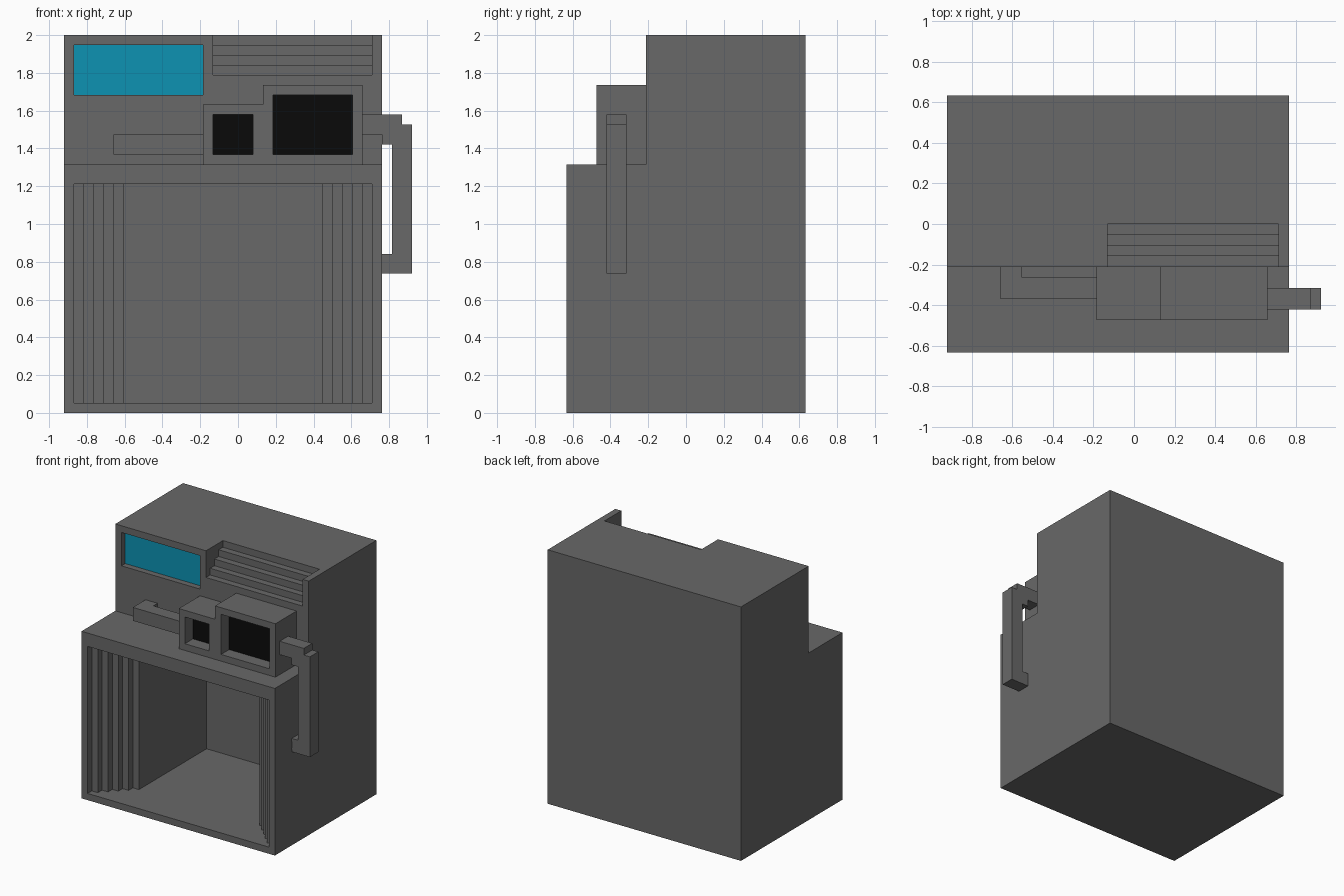
import bpy, bmesh
from mathutils import Vector

if "Cube" in bpy.data.objects:
    bpy.data.objects.remove(bpy.data.objects["Cube"])

U = 2 / 38  # the model sits on a block grid, 35 x 24 x 38 cells


def material(name, rgb):
    m = bpy.data.materials.new(name)
    m.diffuse_color = (*rgb, 1)
    m.use_nodes = True
    m.node_tree.nodes["Principled BSDF"].inputs["Base Color"].default_value = m.diffuse_color
    return m


GREY = material("grey_casing", (0.138, 0.138, 0.138))
BLUE = material("blue_screen", (0.004, 0.29, 0.45))
BLACK = material("black_screen", (0.003, 0.003, 0.003))


def prism(name, pts, axis, lo, hi, mat=GREY):
    """Extrude a 2D profile (in the two other axes) along an axis, in grid cells."""
    def place(p, d):
        c = list(p)
        c.insert(axis, d)
        return Vector(((c[0] - 17.5) * U, (c[1] - 12) * U, c[2] * U))
    bm = bmesh.new()
    a = [bm.verts.new(place(p, lo)) for p in pts]
    b = [bm.verts.new(place(p, hi)) for p in pts]
    bm.faces.new(a)
    bm.faces.new(b)
    for i in range(len(pts)):
        j = (i + 1) % len(pts)
        bm.faces.new((a[i], a[j], b[j], b[i]))
    bmesh.ops.recalc_face_normals(bm, faces=bm.faces)
    me = bpy.data.meshes.new(name)
    bm.to_mesh(me)
    bm.free()
    me.materials.append(mat)
    ob = bpy.data.objects.new(name, me)
    bpy.context.collection.objects.link(ob)
    return ob


def box(name, x, y, z, mat=GREY):
    return prism(name, [(x[0], y[0]), (x[1], y[0]), (x[1], y[1]), (x[0], y[1])], 2, *z, mat)


def cut(target, cutter):
    mod = target.modifiers.new("cut", 'BOOLEAN')
    mod.operation, mod.solver, mod.object = 'DIFFERENCE', 'EXACT', cutter
    bpy.context.view_layer.objects.active = target
    bpy.ops.object.modifier_apply(modifier=mod.name)
    bpy.data.objects.remove(cutter)


# cabinet: stepped side profile
cabinet = prism("cabinet", [(0, 0), (24, 0), (24, 38), (8, 38), (8, 25), (0, 25)], 0, 0, 32)

# front cavity with pleated, narrowing side walls
left = [(1, -1)]
for k in range(1, 6):
    left += [(k, k), (k + 1, k)]
left.append((6, 21))
right = [(32 - x, y) for x, y in reversed(left)]
cut(cabinet, prism("cavity_cutter", left + right, 2, 1, 23))

# stepped vent in the top front edge
steps = [(7, 39), (7, 34)]
for k in range(4):
    steps += [(9 + k, 34 + k), (9 + k, 35 + k)]
steps[-1] = (12, 39)
cut(cabinet, prism("vent_cutter", steps, 0, 15, 31))

# recessed blue display
cut(cabinet, box("display_cutter", (1, 14), (7, 9), (32, 37)))
box("blue_display", (1, 14), (8.9, 9), (32, 37), BLUE)

# twin monitor housing with recessed black screens
housing = prism("monitor_housing",
                [(14, 25), (30, 25), (30, 33), (20, 33), (20, 31), (14, 31)], 1, 3, 8)
for name, x, z in (("small", (15, 19), (26, 30)), ("large", (21, 29), (26, 32))):
    cut(housing, box(name + "_cutter", x, (2, 5), z))
    box(name + "_monitor_screen", x, (4.9, 5), z, BLACK)

# bent pipe on the left of the monitors
prism("left_pipe", [(5, 5), (14, 5), (14, 7), (7, 7), (7, 8), (5, 8)], 2, 26, 28)

# side pipe running from the monitors down into the cabinet side
prism("side_pipe",
      [(30, 30), (34, 30), (34, 29), (35, 29), (35, 14), (32, 14), (32, 16),
       (33, 16), (33, 27), (32, 27), (32, 28), (30, 28)], 1, 4, 6)
